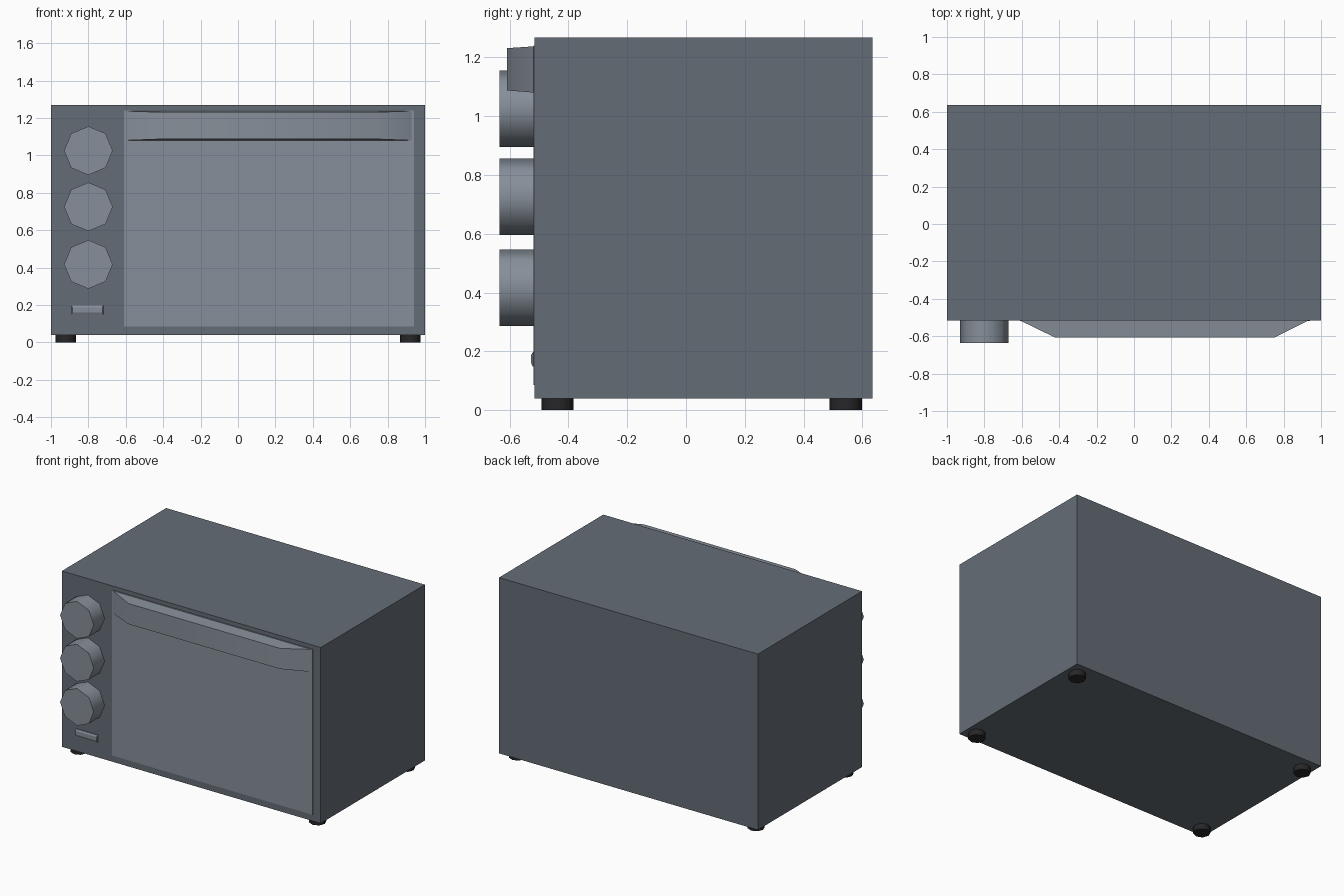
import bpy, bmesh, math

if "Cube" in bpy.data.objects:
    bpy.data.objects.remove(bpy.data.objects["Cube"])

FRONT = -0.515  # y of the cabinet front


def material(name, rgb):
    m = bpy.data.materials.new(name)
    m.diffuse_color = (*rgb, 1)
    m.use_nodes = True
    m.node_tree.nodes["Principled BSDF"].inputs["Base Color"].default_value = m.diffuse_color
    return m


CABINET = material("dark grey", (0.13, 0.152, 0.18))
TRIM = material("light grey", (0.24, 0.275, 0.32))
RUBBER = material("black rubber", (0.02, 0.02, 0.022))


def finish(name, bm, mat, smooth=None):
    bmesh.ops.recalc_face_normals(bm, faces=bm.faces)
    me = bpy.data.meshes.new(name)
    bm.to_mesh(me)
    bm.free()
    me.materials.append(mat)
    ob = bpy.data.objects.new(name, me)
    bpy.context.collection.objects.link(ob)
    if smooth:
        bpy.ops.object.select_all(action='DESELECT')
        ob.select_set(True)
        bpy.context.view_layer.objects.active = ob
        bpy.ops.object.shade_smooth_by_angle(angle=math.radians(smooth))
    return ob


def loft(name, rings, mat, smooth=None):
    """Closed solid through rings of points, capped at both ends."""
    bm = bmesh.new()
    vs = [[bm.verts.new(p) for p in ring] for ring in rings]
    n = len(vs[0])
    for a, b in zip(vs, vs[1:]):
        for i in range(n):
            j = (i + 1) % n
            bm.faces.new((a[i], a[j], b[j], b[i]))
    bm.faces.new(vs[0])
    bm.faces.new(vs[-1])
    return finish(name, bm, mat, smooth)


def rect(x0, x1, z0, z1, y):
    return [(x0, y, z0), (x1, y, z0), (x1, y, z1), (x0, y, z1)]


def circle(r, n=8):
    return [(r * math.cos(math.tau * i / n), r * math.sin(math.tau * i / n)) for i in range(n)]


# cabinet and thin door plate
loft("cabinet", [rect(-1, 1, 0.04, 1.268, FRONT), rect(-1, 1, 0.04, 1.268, 0.635)], CABINET)
loft("door", [rect(-0.61, 0.94, 0.085, 1.24, FRONT - 0.004),
              rect(-0.61, 0.94, 0.085, 1.24, FRONT + 0.002)], TRIM)

# tapered door handle
loft("door_handle", [rect(-0.605, 0.93, 1.08, 1.237, FRONT - 0.003),
                     rect(-0.42, 0.75, 1.087, 1.231, -0.608)], TRIM, 40)

# indicator plate with chamfered front
loft("indicator", [rect(-0.89, -0.72, 0.148, 0.197, FRONT + 0.002),
                   rect(-0.89, -0.72, 0.148, 0.197, FRONT - 0.006),
                   rect(-0.885, -0.725, 0.16, 0.187, FRONT - 0.012)], TRIM)

# eight-sided control knobs
for i, z in enumerate((1.025, 0.725, 0.417)):
    loft(f"knob_{i + 1}", [[(-0.8 + a, y, z + b) for a, b in circle(0.13)]
                           for y in (FRONT + 0.002, -0.635)], TRIM, 50)

# feet
for x in (-0.922, 0.922):
    for y in (-0.437, 0.543):
        loft("foot", [[(x + a, y + b, z) for a, b in circle(0.055)]
                      for z in (0, 0.042)], RUBBER, 50)
